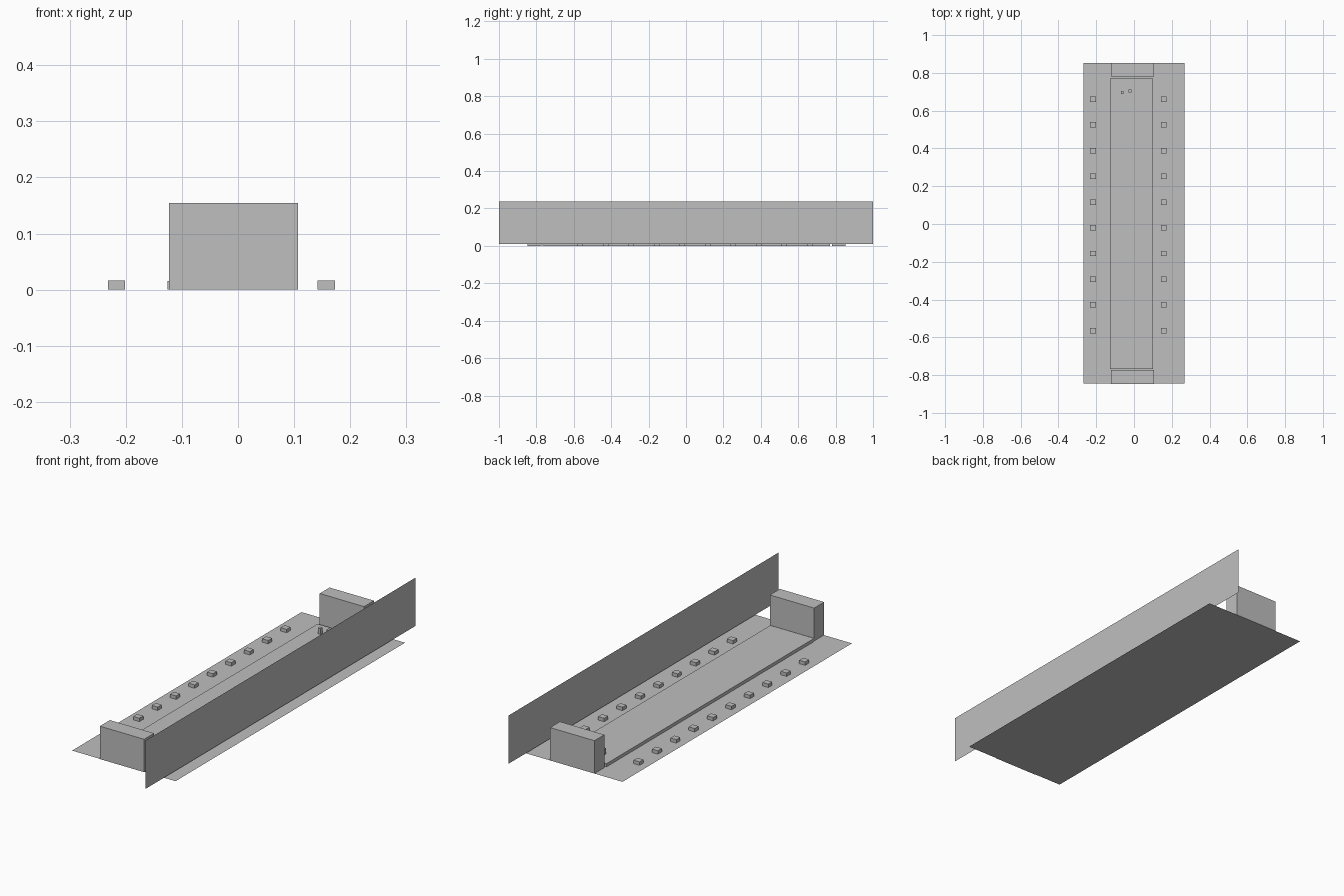
import bpy

if "Cube" in bpy.data.objects:
    bpy.data.objects.remove(bpy.data.objects["Cube"])

grey = bpy.data.materials.new("plain_grey")
grey.diffuse_color = (0.52, 0.52, 0.52, 1.0)
grey.use_nodes = True
grey.node_tree.nodes["Principled BSDF"].inputs["Base Color"].default_value = grey.diffuse_color


def add_mesh(name, verts, faces):
    mesh = bpy.data.meshes.new(name)
    mesh.from_pydata(verts, [], faces)
    mesh.materials.append(grey)
    obj = bpy.data.objects.new(name, mesh)
    bpy.context.collection.objects.link(obj)
    return obj


def box(name, x, y, z):
    """Box spanning the given (min, max) ranges."""
    verts = [(a, b, c) for a in x for b in y for c in z]
    faces = [(0, 1, 3, 2), (4, 6, 7, 5), (0, 4, 5, 1),
             (2, 3, 7, 6), (0, 2, 6, 4), (1, 5, 7, 3)]
    return add_mesh(name, verts, faces)


# Thin ground sheet
X, Y0, Y1 = 0.268, -0.845, 0.853
add_mesh("ground_sheet",
         [(-X, Y0, 0), (X, Y0, 0), (X, Y1, 0), (-X, Y1, 0)], [(0, 1, 2, 3)])

# Thin upright wall along the right side
WX = 0.22
add_mesh("side_wall",
         [(WX, -1, 0.01), (WX, 1, 0.01), (WX, 1, 0.236), (WX, -1, 0.236)],
         [(0, 1, 2, 3)])

# Long low slab between the end blocks
box("centre_slab", (-0.126, 0.101), (-0.768, 0.769), (0.0, 0.015))

# Tall end blocks
box("front_block", (-0.123, 0.107), (-0.847, -0.773), (0.0, 0.154))
box("back_block", (-0.123, 0.107), (0.780, 0.853), (0.0, 0.154))

# Two rows of small blocks
for side, x in (("left", -0.2165), ("right", 0.1575)):
    for i in range(10):
        y = 0.661 - i * 0.1362
        box(f"{side}_small_block_{i + 1}", (x - 0.0155, x + 0.0155),
            (y - 0.0145, y + 0.0145), (0.0, 0.016))

# Pair of little pegs near the back of the slab
for i, (x, y) in enumerate(((-0.062, 0.697), (-0.021, 0.703))):
    box(f"peg_{i + 1}", (x - 0.007, x + 0.007),
        (y - 0.008, y + 0.008), (0.015, 0.042))
